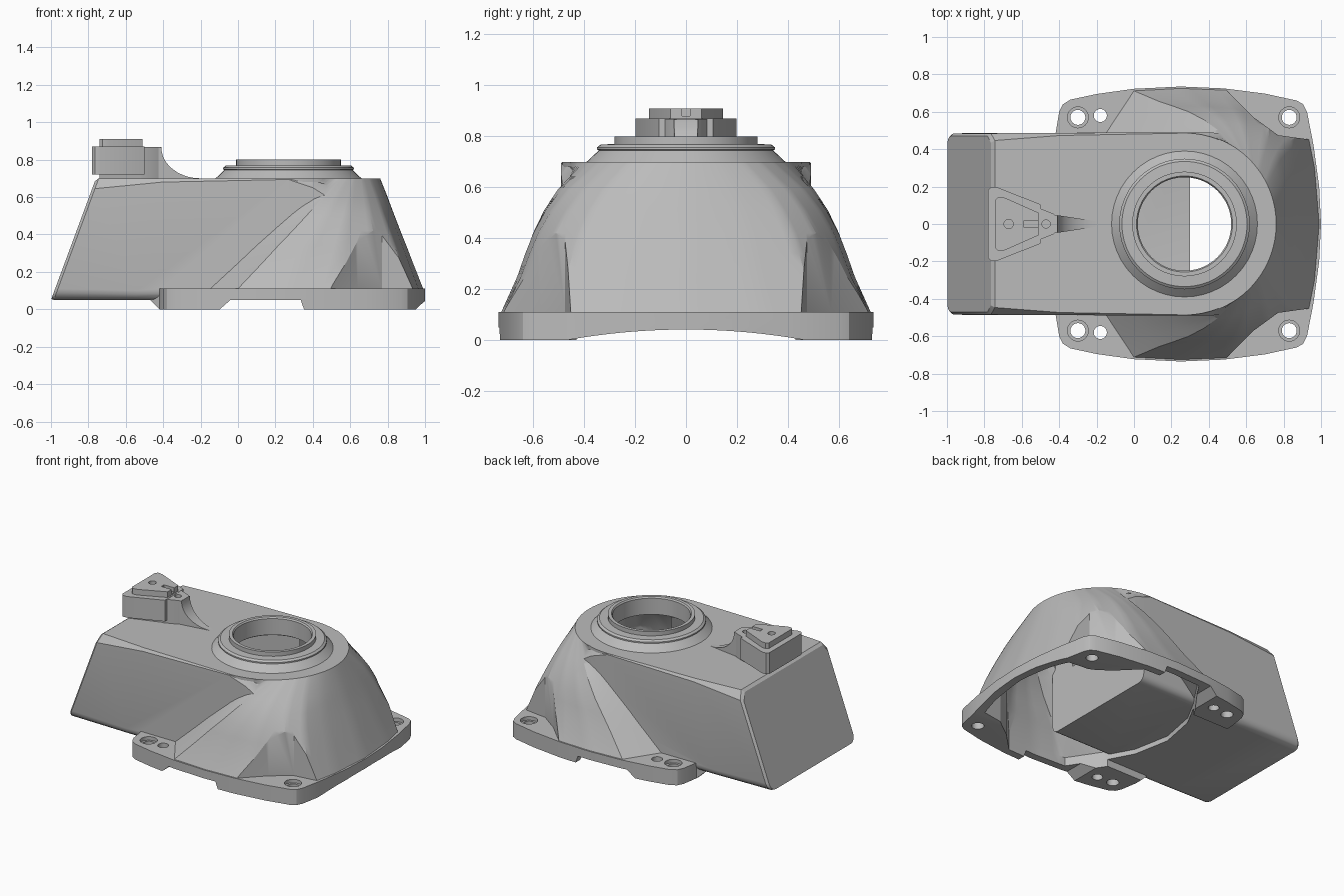
import bpy, bmesh, math

if "Cube" in bpy.data.objects:
    bpy.data.objects.remove(bpy.data.objects["Cube"], do_unlink=True)

metal = bpy.data.materials.new("cast_grey")
metal.use_nodes = True
GREY = (0.5, 0.5, 0.5, 1)
metal.diffuse_color = GREY
metal.node_tree.nodes["Principled BSDF"].inputs["Base Color"].default_value = GREY


def loft(name, rings, closed=False):
    """Skin equal-length rings; cap the ends, or join last ring to first."""
    bm = bmesh.new()
    rows = [[bm.verts.new(p) for p in ring] for ring in rings]
    n = len(rows[0])
    pairs = list(zip(rows, rows[1:])) + ([(rows[-1], rows[0])] if closed else [])
    for a, b in pairs:
        for i in range(n):
            j = (i + 1) % n
            bm.faces.new((a[i], a[j], b[j], b[i]))
    if not closed:
        bm.faces.new(rows[0])
        bm.faces.new(rows[-1])
    bmesh.ops.recalc_face_normals(bm, faces=bm.faces)
    mesh = bpy.data.meshes.new(name)
    bm.to_mesh(mesh)
    bm.free()
    mesh.materials.append(metal)
    ob = bpy.data.objects.new(name, mesh)
    bpy.context.collection.objects.link(ob)
    return ob


def prism(name, pts, lo, hi, axis="z"):
    place = {"z": lambda a, b, h: (a, b, h),
             "y": lambda a, b, h: (a, h, b),
             "x": lambda a, b, h: (h, a, b)}[axis]
    return loft(name, [[place(a, b, h) for a, b in pts] for h in (lo, hi)])


def disc(x, y, r, n=32):
    return [(x + r * math.cos(2 * math.pi * i / n),
             y + r * math.sin(2 * math.pi * i / n)) for i in range(n)]


def mirror(half):
    """Close a half outline (y >= 0) across the centre line."""
    return half + [(x, -y) for x, y in reversed(half) if y > 0]


def combine(target, other, op="DIFFERENCE"):
    """Apply a boolean and discard the second object."""
    mod = target.modifiers.new("bool", "BOOLEAN")
    mod.operation, mod.solver, mod.object = op, "EXACT", other
    graph = bpy.context.evaluated_depsgraph_get()
    mesh = bpy.data.meshes.new_from_object(target.evaluated_get(graph))
    target.modifiers.clear()
    target.data = mesh
    bpy.data.objects.remove(other, do_unlink=True)


CX, R = 0.27, 0.49      # centre and radius of the round top


def bell(name, keys, radius, bottom, top, steps=5):
    """Blend a base outline (x, y, target angle) into a circle, by height."""
    dense = []
    for (x0, y0, a0), (x1, y1, a1) in zip(keys, keys[1:]):
        for i in range(steps):
            t = i / steps
            dense.append((x0 + (x1 - x0) * t, y0 + (y1 - y0) * t, a0 + (a1 - a0) * t))
    dense.append(keys[-1])
    levels = [(bottom, 0, 0), (0.11, 0, 0), (0.25, 0.24, 0.18), (0.34, 0.39, 0.27),
              (0.42, 0.53, 0.36), (0.51, 0.68, 0.5), (0.59, 0.81, 0.67), (top, 1, 1)]
    rings = []
    for z, sx, sy in levels:
        half = []
        for x, y, a in dense:
            a = math.radians(a)
            half.append((x + (CX + radius * math.cos(a) - x) * sx,
                         y + (radius * math.sin(a) - y) * sy))
        rings.append([(x, y, z) for x, y in mirror(half)])
    return loft(name, rings)


# Duct: slanted box with rounded lower and chamfered upper edges
def duct_ring(x, slope, w, top, low, z0, z1):
    quarter = [math.pi / 2 * i / 4 for i in range(5)]
    half = [(w - low + low * math.sin(t), z0 + low - low * math.cos(t)) for t in quarter]
    half += [(w, z1 - top), (w - top * 0.7, z1)]
    pts = half + [(-y, z) for y, z in reversed(half)]
    return [(x + slope * (z - 0.05), y, z) for y, z in pts]


body = loft("housing", [duct_ring(-1.0, 0.37, 0.47, 0.05, 0.05, 0.055, 0.685),
                        duct_ring(-0.985, 0.37, 0.485, 0.055, 0.06, 0.05, 0.7),
                        duct_ring(-0.55, 0.23, 0.487, 0.02, 0.05, 0.05, 0.7),
                        duct_ring(0.27, 0, 0.49, 0.006, 0.05, 0.05, 0.7),
                        duct_ring(0.4, 0, 0.49, 0.05, 0.05, 0.05, 0.7),
                        duct_ring(0.5, 0, 0.482, 0.11, 0.05, 0.05, 0.698)])

# Bell: flared base twisting into the round top
outline = [(0.99, 0, 0), (0.965, 0.3, 15), (0.92, 0.525, 27), (0.785, 0.635, 36),
           (0.5, 0.715, 44), (0.25, 0.725, 50), (0, 0.712, 55), (-0.16, 0.47, 68)]
dome = bell("dome", outline, R, 0.06, 0.7)

# Matching hollow, running on to the curved edge of the opening
inset = [(0.3 + (x - 0.3) * 0.94, y * 0.94, a) for x, y, a in outline]
cavity = bell("cavity", inset + [(-0.23, 0.26, 140), (-0.28, 0, 180)], 0.45, -0.1, 0.672)

# Bolt pockets in the bell's far corners, with a wall left behind them
pocket = [(0.47, 0.74), (0.64, 0.57), (0.77, 0.475), (0.95, 0.45), (1.1, 0.45),
          (1.1, 0.85), (0.47, 0.85)]
for side in (1, -1):
    combine(dome, prism("pocket", [(x, y * side) for x, y in pocket], 0.09, 0.62))
    combine(cavity, prism("pocket_wall", [(x - 0.02, (y - 0.035) * side) for x, y in pocket],
                          -0.2, 0.62))
combine(body, dome, "UNION")

# Round end of the top deck
combine(body, prism("deck", disc(CX, 0, R - 0.003, 64), 0.68, 0.7), "UNION")

# Mounting flange
flange = prism("flange", mirror([
    (1.0, 0), (0.99, 0.2), (0.96, 0.42), (0.925, 0.6), (0.905, 0.64), (0.87, 0.66),
    (0.7, 0.697), (0.48, 0.725), (0.25, 0.735), (0, 0.723), (-0.2, 0.695), (-0.34, 0.665),
    (-0.38, 0.64), (-0.4, 0.6), (-0.42, 0.48), (-0.47, 0.44)]), 0, 0.11)
combine(body, flange, "UNION")

# Thin walls: bell hollow, duct hollow and the round bore
combine(body, cavity)
combine(body, loft("duct_hollow", [duct_ring(-0.945, 0.37, 0.45, 0.05, 0.05, 0.085, 0.668),
                                   duct_ring(0.3, 0, 0.455, 0.03, 0.05, 0.085, 0.668)]))
combine(body, prism("bore", disc(CX, 0, 0.26, 64), 0.5, 0.9))

# Relief under the flange: side notch, foot gap, sloped foot ends and shallow arch
combine(body, prism("notch", [(-0.12, -0.02), (-0.04, 0.05), (0.335, 0.05), (0.36, -0.02)],
                    -1, 1, "y"))
combine(body, prism("foot_gap", [(-0.7, -0.43), (-0.08, -0.43), (-0.08, 0.43), (-0.7, 0.43)],
                    -0.1, 0.05))
combine(body, prism("foot_slope", [(-0.7, -0.03), (-0.39, -0.03), (-0.469, 0.049), (-0.7, 0.049)],
                    -1, 1, "y"))
arch = [(0.6 * i / 12, 0.042 * (1 - (0.6 * i / 12 / 0.47) ** 2)) for i in range(-12, 13)]
combine(body, prism("arch", arch + [(0.6, -0.2), (-0.6, -0.2)], 0.4, 1.2, "x"))

# Bolt holes, the larger ones with counterbores
for side in (1, -1):
    for x, y, r, bore in ((-0.3, 0.57, 0.04, 0.056), (-0.18, 0.58, 0.035, 0), (0.83, 0.57, 0.04, 0.056)):
        combine(body, prism("hole", disc(x, y * side, r, 24), -0.1, 0.2))
        if bore:
            combine(body, prism("counterbore", disc(x, y * side, bore, 24), 0.085, 0.2))

# Stepped collar around the opening
profile = [(0.25, 0.675), (0.37, 0.675), (0.39, 0.7), (0.342, 0.745), (0.349, 0.748),
           (0.349, 0.757), (0.335, 0.768), (0.28, 0.77), (0.28, 0.8), (0.257, 0.8), (0.25, 0.79)]
turns = [2 * math.pi * i / 48 for i in range(48)]
collar = loft("collar", [[(CX + r * math.cos(a), r * math.sin(a), z) for r, z in profile]
                         for a in turns], closed=True)

# Bracket block, foot and top plate
block = prism("bracket_block", mirror([(-0.5, 0.105), (-0.735, 0.198), (-0.765, 0.197),
                                       (-0.78, 0.18)]), 0.72, 0.87)
foot = prism("bracket_foot", mirror([(-0.5, 0.08), (-0.74, 0.16)]), 0.69, 0.725)
plate = prism("bracket_plate", mirror([(-0.51, 0.06), (-0.69, 0.14), (-0.725, 0.145),
                                       (-0.74, 0.13)]), 0.865, 0.91)
combine(plate, prism("slot", [(-0.59, -0.015), (-0.45, -0.015), (-0.45, 0.015), (-0.59, 0.015)],
                     0.88, 1))
combine(plate, prism("plate_hole", disc(-0.67, 0, 0.025, 20), 0.88, 1))

# Boss with a concave web running down to the deck
boss = prism("bracket_boss", mirror([(-0.41, 0.035), (-0.43, 0.055), (-0.52, 0.09)]), 0.69, 0.868)
combine(boss, prism("boss_hole", disc(-0.47, 0, 0.022, 20), 0.82, 1))
curve = [(-0.2 - 0.21 * math.sin(t), 0.866 - 0.166 * math.cos(t))
         for t in [math.pi / 2 * i / 10 for i in range(11)]]
web = prism("bracket_web", curve + [(-0.43, 0.866), (-0.43, 0.69), (-0.2, 0.69)], -1, 1, "y")
for v in web.data.vertices:
    v.co.y *= 0.015 + 0.035 * (-0.2 - v.co.x) / 0.23

# Smooth shading with crisp edges
bpy.ops.object.select_all(action="DESELECT")
for ob in (body, collar, block, foot, plate, boss, web):
    ob.select_set(True)
bpy.context.view_layer.objects.active = body
bpy.ops.object.shade_smooth_by_angle(angle=math.radians(28))
